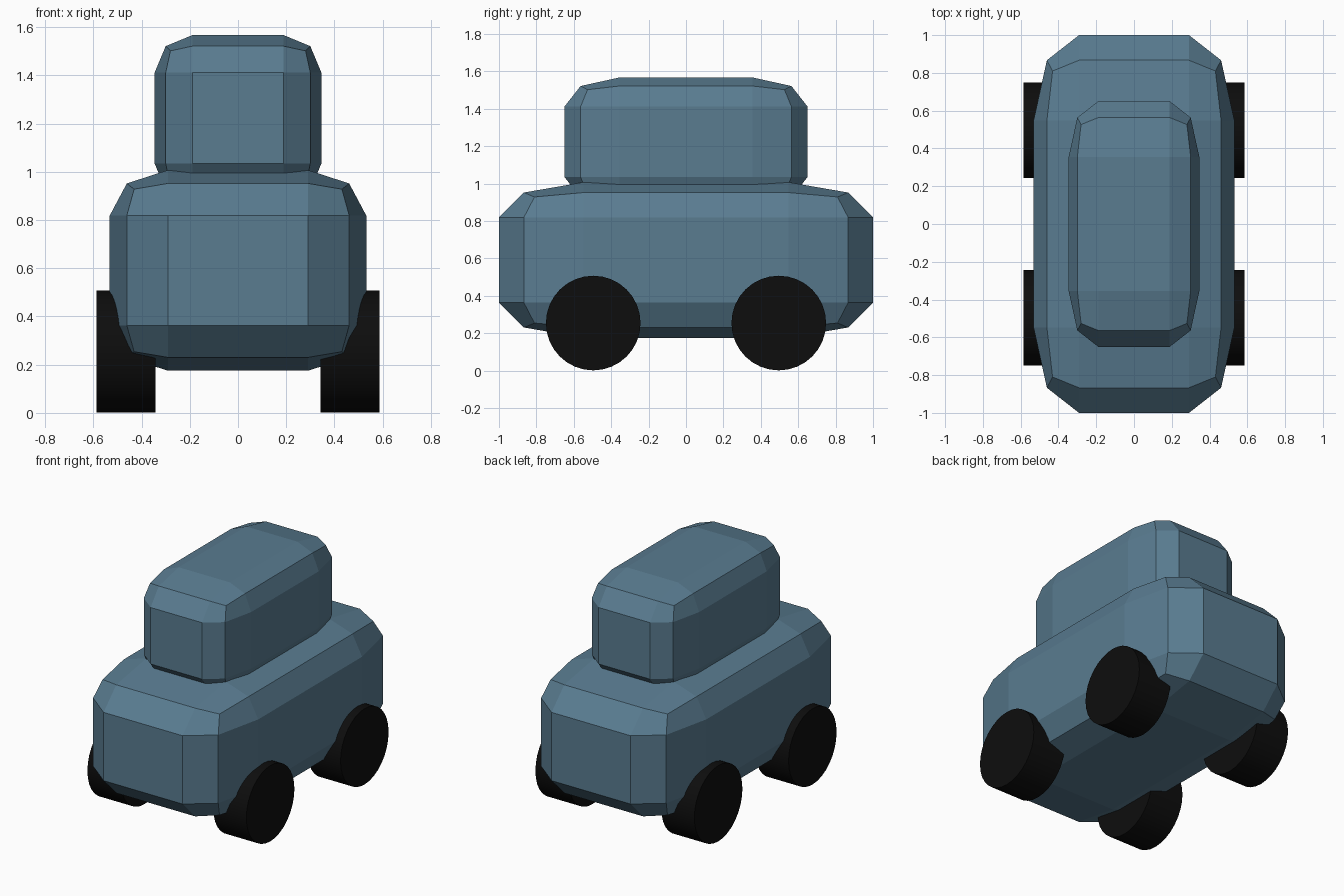
import bpy, bmesh
from math import pi
from mathutils import Vector

if "Cube" in bpy.data.objects:
    bpy.data.objects.remove(bpy.data.objects["Cube"])


def material(name, rgb):
    m = bpy.data.materials.new(name)
    m.diffuse_color = (*rgb, 1)
    m.use_nodes = True
    m.node_tree.nodes["Principled BSDF"].inputs["Base Color"].default_value = m.diffuse_color
    return m


paint = material("blue_paint", (0.10, 0.20, 0.28))
rubber = material("black_rubber", (0.004, 0.004, 0.004))


def rounded_block(name, centre, half):
    """Cube cut 3x3 per side, with its edges and corners pulled in."""
    bm = bmesh.new()
    bmesh.ops.create_cube(bm, size=2)
    bmesh.ops.subdivide_edges(bm, edges=bm.edges[:], cuts=2, use_grid_fill=True)
    outer = {1: 1.0, 2: 0.867, 3: 0.81}
    for v in bm.verts:
        extremes = sum(abs(c) > 0.9 for c in v.co)
        unit = [(outer[extremes] if abs(c) > 0.9 else 0.547) * (1 if c > 0 else -1)
                for c in v.co]
        v.co = Vector(u * h + o for u, h, o in zip(unit, half, centre))
    mesh = bpy.data.meshes.new(name)
    bm.to_mesh(mesh)
    bm.free()
    mesh.materials.append(paint)
    ob = bpy.data.objects.new(name, mesh)
    bpy.context.collection.objects.link(ob)


# Car body and cabin
rounded_block("body", (0, 0, 0.591), (0.532, 1.0, 0.416))
rounded_block("cabin", (0, 0, 1.223), (0.346, 0.65, 0.344))

# Four wheels
for side, sx in (("left", -1), ("right", 1)):
    for end, sy in (("front", -1), ("back", 1)):
        bpy.ops.mesh.primitive_cylinder_add(
            vertices=32, radius=0.253, depth=0.244,
            location=(sx * 0.464, sy * 0.496, 0.254), rotation=(0, pi / 2, 0))
        wheel = bpy.context.object
        wheel.name = f"{end}_{side}_wheel"
        wheel.data.materials.append(rubber)
        bpy.ops.object.shade_smooth_by_angle()
